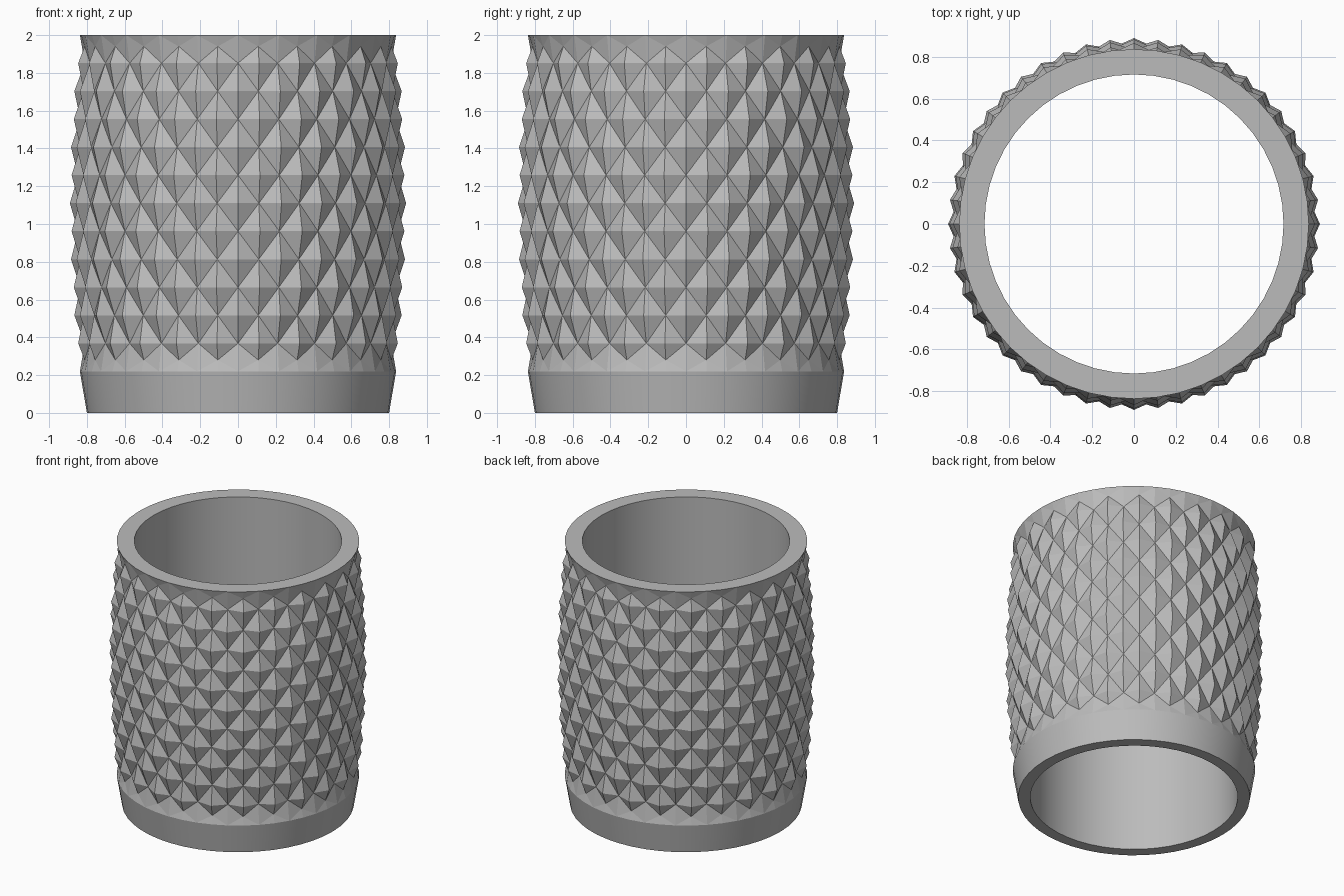
import bpy, bmesh, math
from mathutils import Vector

cube = bpy.data.objects.get("Cube")
if cube:
    bpy.data.objects.remove(cube, do_unlink=True)

COLUMNS = 48          # half-diamond steps around
ROWS = 12             # half-diamond steps upward
BAND_TOP, TOP = 0.22, 2.0
BORE = 0.716          # inner radius
DEPTH = 0.042         # height of the pyramids
LIP = 0.06            # height of the fillets along both rims

grey = bpy.data.materials.new("plain grey")
grey.use_nodes = True
grey.diffuse_color = (0.5, 0.5, 0.5, 1)
grey.node_tree.nodes["Principled BSDF"].inputs["Base Color"].default_value = (0.5, 0.5, 0.5, 1)


def polar(i, radius, z):
    angle = 2 * math.pi * i / COLUMNS
    return Vector((radius * math.cos(angle), radius * math.sin(angle), z))


def barrel(z):
    """Outer radius of the bulging wall."""
    return 0.89 - 0.053 * ((z - 1.11) / 0.89) ** 2


def finish(bm, name, smooth):
    mesh = bpy.data.meshes.new(name)
    bm.to_mesh(mesh)
    bm.free()
    mesh.materials.append(grey)
    obj = bpy.data.objects.new(name, mesh)
    bpy.context.collection.objects.link(obj)
    if smooth:
        bpy.ops.object.select_all(action='DESELECT')
        obj.select_set(True)
        bpy.context.view_layer.objects.active = obj
        bpy.ops.object.shade_smooth_by_angle(angle=math.radians(30))
    return obj


def lathe(name, profile):
    bm = bmesh.new()
    rings = [[bm.verts.new(polar(i, r, z)) for i in range(COLUMNS)] for r, z in profile]
    for a, b in zip(rings, rings[1:]):
        for i in range(COLUMNS):
            j = (i + 1) % COLUMNS
            bm.faces.new((a[i], a[j], b[j], b[i]))
    return finish(bm, name, True)


# Plain band round the foot, with the flat underside
lathe("base_band", [(BORE, 0), (0.80, 0), (barrel(BAND_TOP), BAND_TOP)])

# Flat top rim and straight bore
lathe("rim_and_bore", [(barrel(TOP), TOP), (BORE, TOP), (BORE, 0)])

# Wall of raised pyramids: peaks and valleys alternate like a chessboard
bm = bmesh.new()
grid = []
for k in range(ROWS + 1):
    z = BAND_TOP + (TOP - BAND_TOP) * k / ROWS
    row = []
    for i in range(COLUMNS):
        if (i + k) % 2 == 0:
            co = polar(i, barrel(z), z)
        elif k in (0, ROWS):
            inset = LIP if k == 0 else -LIP
            co = polar(i, barrel(z + inset) - 0.6 * DEPTH, z + inset)
        else:
            co = polar(i, barrel(z) - DEPTH, z)
        row.append(bm.verts.new(co))
    grid.append(row)

for k in range(ROWS):
    for i in range(COLUMNS):
        j = (i + 1) % COLUMNS
        a, b, c, d = grid[k][i], grid[k][j], grid[k + 1][j], grid[k + 1][i]
        if (i + k) % 2 == 0:
            triangles = ((a, b, d), (b, c, d))
        else:
            triangles = ((a, b, c), (a, c, d))
        for triangle in triangles:
            bm.faces.new(triangle)

# Small sloping fillets that close the wall to both round rims
for k, z in ((0, BAND_TOP), (ROWS, TOP)):
    for i in range(1, COLUMNS, 2):
        left, inner, right = grid[k][i - 1], grid[k][i], grid[k][(i + 1) % COLUMNS]
        edge = bm.verts.new(polar(i, barrel(z), z))
        for p, q in ((left, edge), (edge, right)):
            bm.faces.new((p, q, inner) if k == 0 else (q, p, inner))

finish(bm, "diamond_wall", False)
